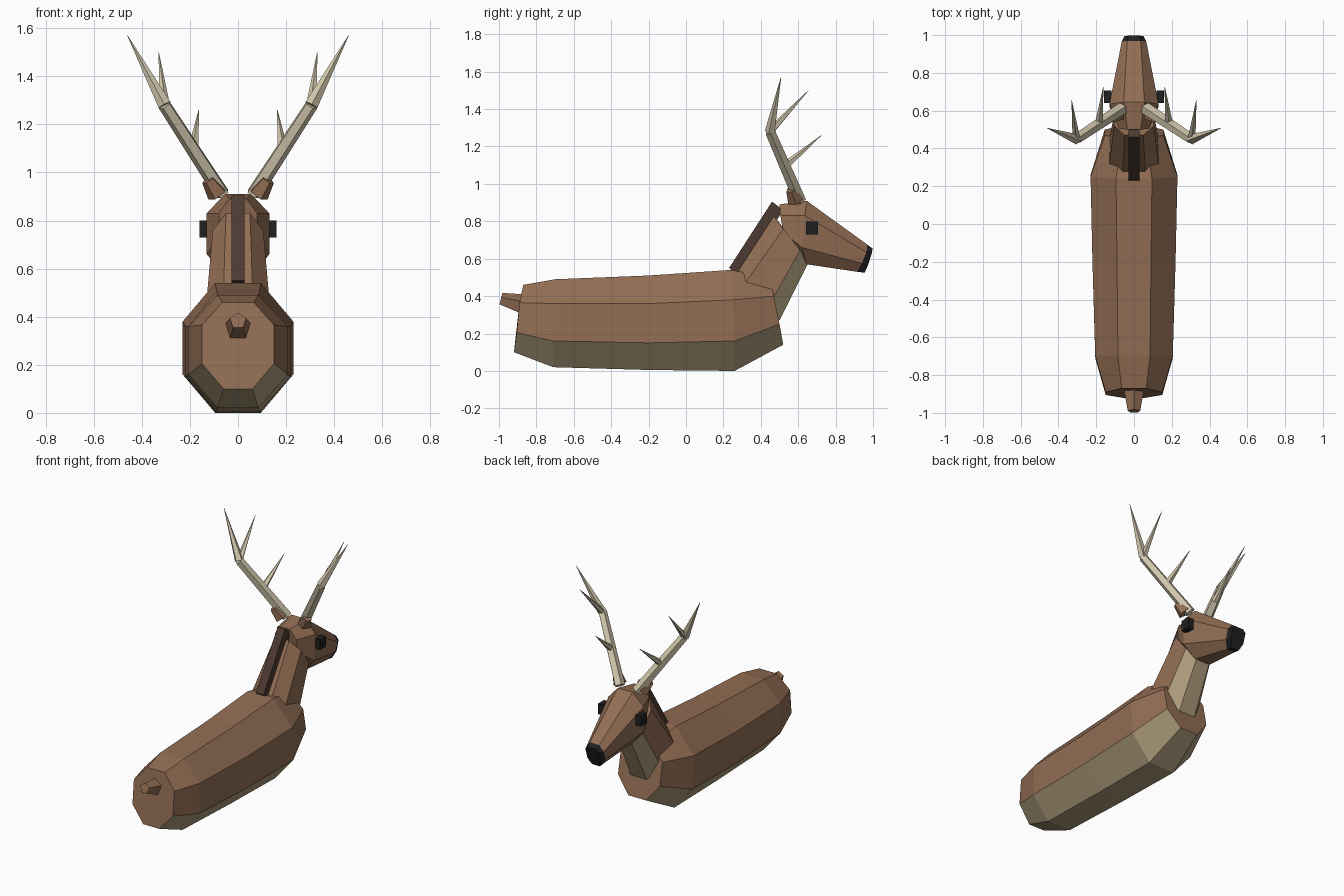
import bpy, bmesh
from mathutils import Vector, Matrix

if "Cube" in bpy.data.objects:
    bpy.data.objects.remove(bpy.data.objects["Cube"])


def mat(name, r, g, b):
    m = bpy.data.materials.new(name)
    m.diffuse_color = (r, g, b, 1)
    m.use_nodes = True
    m.node_tree.nodes["Principled BSDF"].inputs["Base Color"].default_value = m.diffuse_color
    return m


BROWN = mat("brown_fur", 0.29, 0.155, 0.088)
TAN = mat("tan_belly", 0.42, 0.33, 0.20)
DARK = mat("dark_mane", 0.075, 0.042, 0.032)
BLACK = mat("black", 0.014, 0.014, 0.014)
BONE = mat("antler_bone", 0.65, 0.58, 0.42)


def finish(bm, name, mats):
    bmesh.ops.recalc_face_normals(bm, faces=bm.faces)
    me = bpy.data.meshes.new(name)
    bm.to_mesh(me)
    bm.free()
    for m in mats:
        me.materials.append(m)
    ob = bpy.data.objects.new(name, me)
    bpy.context.collection.objects.link(ob)
    return ob


def loft(name, rings, mats, under=()):
    """Skin rings given as (half width, y, z) from top to bottom, mirrored in x."""
    bm = bmesh.new()
    loops = []
    for ring in rings:
        pts = list(ring) + [(-x, y, z) for x, y, z in reversed(ring)]
        loops.append([bm.verts.new(p) for p in pts])
    n = len(loops[0])
    for a, b in zip(loops, loops[1:]):
        for j in range(n):
            k = (j + 1) % n
            f = bm.faces.new((a[j], a[k], b[k], b[j]))
            f.material_index = 1 if j in under else 0
    bm.faces.new(loops[0])
    bm.faces.new(loops[-1])
    return finish(bm, name, mats)


def spikes(name, segs, material, sides=5):
    """Tapered prisms, each (start, end, start radius, end radius)."""
    bm = bmesh.new()
    for a, b, r1, r2 in segs:
        a, b = Vector(a), Vector(b)
        d = b - a
        m = Matrix.Translation((a + b) / 2) @ d.to_track_quat('Z', 'Y').to_matrix().to_4x4()
        bmesh.ops.create_cone(bm, cap_ends=True, segments=sides, radius1=r1,
                              radius2=r2, depth=d.length, matrix=m)
    return finish(bm, name, [material])


UNDER = (2, 3, 4)

# Body
loft("body", [
    [(.065, -.87, .46), (.15, -.89, .365), (.15, -.905, .205), (.06, -.92, .10)],
    [(.085, -.70, .49), (.205, -.70, .36), (.205, -.71, .16), (.085, -.71, .02)],
    [(.09, -.20, .51), (.22, -.20, .36), (.22, -.20, .15), (.09, -.20, .005)],
    [(.095, .24, .54), (.23, .25, .38), (.23, .26, .16), (.095, .26, 0)],
    [(.065, .45, .50), (.155, .47, .40), (.155, .50, .25), (.065, .52, .14)],
], [BROWN, TAN], UNDER)

# Neck
loft("neck", [
    [(.06, .27, .52), (.13, .32, .475), (.13, .45, .36), (.06, .50, .27)],
    [(.05, .47, .83), (.105, .52, .76), (.10, .61, .645), (.05, .655, .58)],
], [BROWN, TAN], UNDER)

# Mane strip
loft("mane", [
    [(.028, .23, .55), (.028, .29, .50)],
    [(.028, .46, .905), (.028, .52, .86)],
], [DARK])

# Head and nose share the muzzle ring
muzzle = [(.035, .97, .675), (.065, .965, .635), (.06, .94, .575), (.03, .915, .53)]
loft("head", [
    [(.035, .50, .89), (.08, .505, .83), (.08, .52, .74), (.035, .53, .69)],
    [(.055, .645, .91), (.13, .635, .83), (.13, .62, .66), (.055, .645, .57)],
    muzzle,
], [BROWN])
loft("nose", [
    muzzle,
    [(.03, .997, .655), (.05, .995, .635), (.05, .975, .57), (.03, .955, .525)],
], [BLACK])

# Tail
spikes("tail", [((0, -.86, .35), (0, -.99, .383), .06, .035)], BROWN)

# Eyes, ears and antlers on both sides
for s, side in ((1, "right"), (-1, "left")):
    bm = bmesh.new()
    bmesh.ops.create_cube(bm, size=1, matrix=Matrix.Translation((s * .14, .673, .765))
                          @ Matrix.Diagonal((.04, .065, .07, 1)))
    finish(bm, "eye_" + side, [BLACK])

    spikes("ear_" + side, [((s * .085, .585, .91), (s * .125, .56, .97), .045, .028)], BROWN)

    elbow = (s * .305, .45, 1.28)
    spikes("antler_" + side, [
        ((s * .065, .61, .91), elbow, .034, .028),
        (elbow, (s * .46, .508, 1.57), .029, .001),
        (elbow, (s * .33, .655, 1.50), .022, .001),
        ((s * .185, .535, 1.10), (s * .163, .725, 1.26), .022, .001),
    ], BONE)
